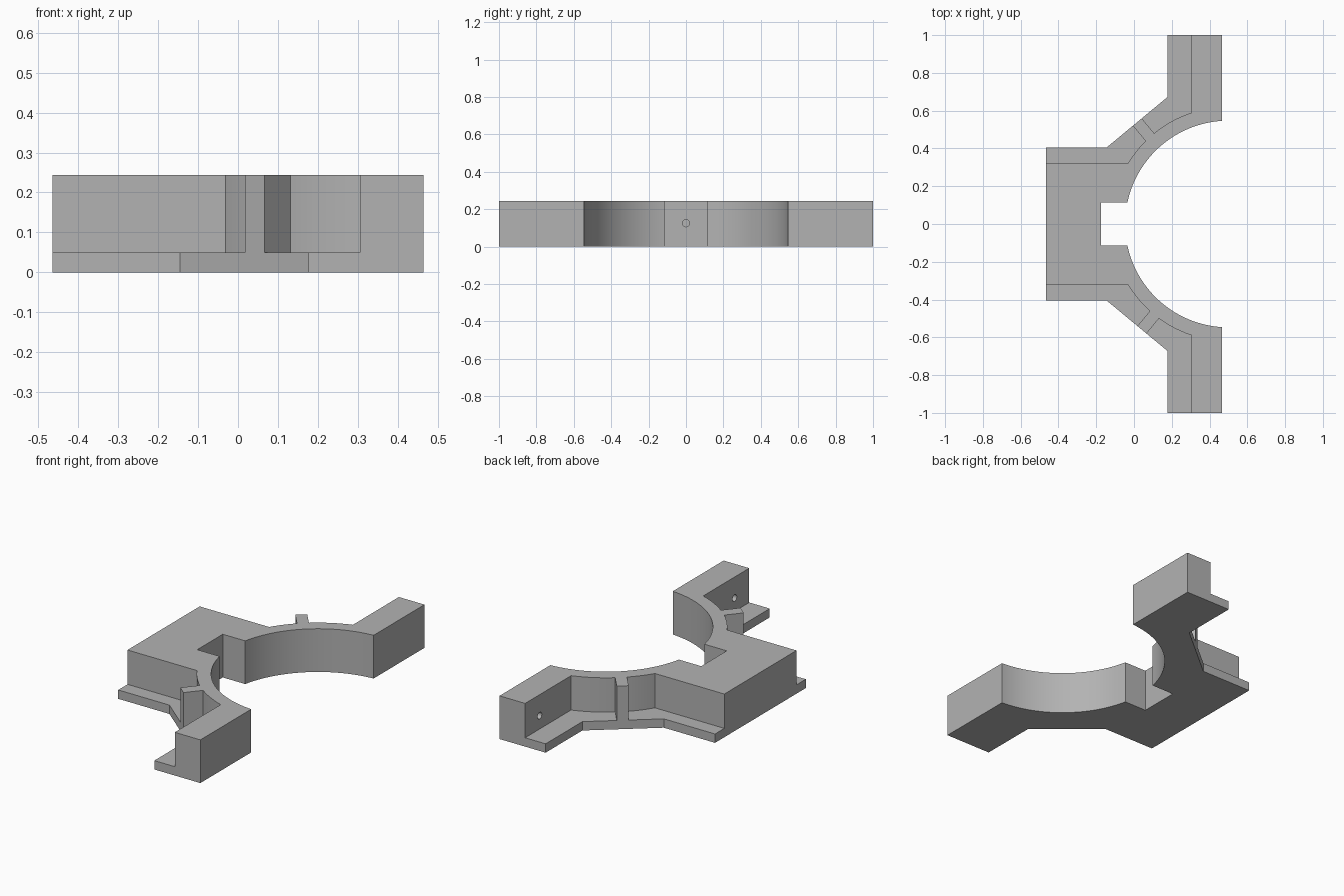
import bpy, bmesh, math
from mathutils import Vector

if "Cube" in bpy.data.objects:
    bpy.data.objects.remove(bpy.data.objects["Cube"])

HEIGHT, LEDGE = 0.244, 0.05
CENTRE = Vector((0.5, 0.0))
R_IN, R_WALL = 0.547, 0.621
SLOPE_START, SLOPE_END = Vector((-0.145, 0.405)), Vector((0.177, 0.672))

grey = bpy.data.materials.new("plain grey")
grey.use_nodes = True
grey.diffuse_color = (0.45, 0.45, 0.45, 1)
grey.node_tree.nodes["Principled BSDF"].inputs["Base Color"].default_value = (0.45, 0.45, 0.45, 1)


def arc(radius, start, end, steps):
    """Points round the ring centre, from the angle of one point to another."""
    a, b = [math.atan2(p[1], p[0] - CENTRE.x) for p in (start, end)]
    return [(CENTRE.x + radius * math.cos(a + (b - a) * i / steps),
             radius * math.sin(a + (b - a) * i / steps)) for i in range(steps + 1)]


def prism(name, points, z0, z1):
    bm = bmesh.new()
    face = bm.faces.new([bm.verts.new((p[0], p[1], z0)) for p in points])
    top = bmesh.ops.extrude_face_region(bm, geom=[face])["geom"]
    bmesh.ops.translate(bm, vec=(0, 0, z1 - z0),
                        verts=[v for v in top if isinstance(v, bmesh.types.BMVert)])
    bmesh.ops.recalc_face_normals(bm, faces=bm.faces)
    mesh = bpy.data.meshes.new(name)
    bm.to_mesh(mesh)
    bm.free()
    ob = bpy.data.objects.new(name, mesh)
    bpy.context.collection.objects.link(ob)
    mesh.materials.append(grey)
    return ob


def carve(target, cutter):
    cutter.hide_render = True
    mod = target.modifiers.new("cut", "BOOLEAN")
    mod.operation, mod.solver, mod.object = "DIFFERENCE", "EXACT", cutter
    bpy.context.view_layer.objects.active = target
    bpy.ops.object.modifier_apply(modifier=mod.name)
    bpy.data.objects.remove(cutter)


def rib_side(x):
    """Inner end (on the wall arc) and an overshot outer end of a rib side."""
    along = (SLOPE_END - SLOPE_START).normalized()
    outer = SLOPE_START + along * ((x - SLOPE_START.x) / along.x)
    inward = Vector((along.y, -along.x))
    d = outer - CENTRE
    b = d.dot(inward)
    t = -b - math.sqrt(b * b - d.length_squared + R_WALL ** 2)
    return outer + inward * t, outer - inward * 0.1


# Bracket block: half outline mirrored across y
half = [(-0.465, 0.405), SLOPE_START, SLOPE_END, (0.177, 1), (0.465, 1)]
half += arc(R_IN, (0.465, 0.546), (-0.035, 0.114), 32)
half += [(-0.175, 0.114)]
outline = [tuple(p) for p in half]
outline += [(x, -y) for x, y in reversed(outline)]
bracket = prism("clamp_bracket", outline, 0, HEIGHT)

# Ledge pockets on either side of each rib
wall_start, wall_end = (-0.031, 0.322), (0.305, 0.59)
for side, x0, x1 in ((1, -0.006, 0.041), (-1, 0.018, 0.066)):
    in0, out0 = rib_side(x0)
    in1, out1 = rib_side(x1)
    pockets = (
        [(-0.6, 0.322)] + arc(R_WALL, wall_start, in0, 10) + [out0, (-0.6, 0.65)],
        arc(R_WALL, in1, wall_end, 12) + [(0.305, 1.1), (0, 1.1), out1],
    )
    for pocket in pockets:
        carve(bracket, prism("pocket_cutter", [(p[0], p[1] * side) for p in pocket],
                             LEDGE, HEIGHT + 0.1))

# Blind screw holes in the arm walls and the notch
for x, y in ((0.305, 0.87), (0.305, -0.87), (-0.175, 0)):
    bpy.ops.mesh.primitive_cylinder_add(vertices=24, radius=0.019, depth=0.2,
                                        location=(x, y, 0.125),
                                        rotation=(0, math.pi / 2, 0))
    carve(bracket, bpy.context.object)

bpy.ops.object.select_all(action="DESELECT")
bracket.select_set(True)
bpy.context.view_layer.objects.active = bracket
bpy.ops.object.shade_smooth_by_angle(angle=math.radians(25))
